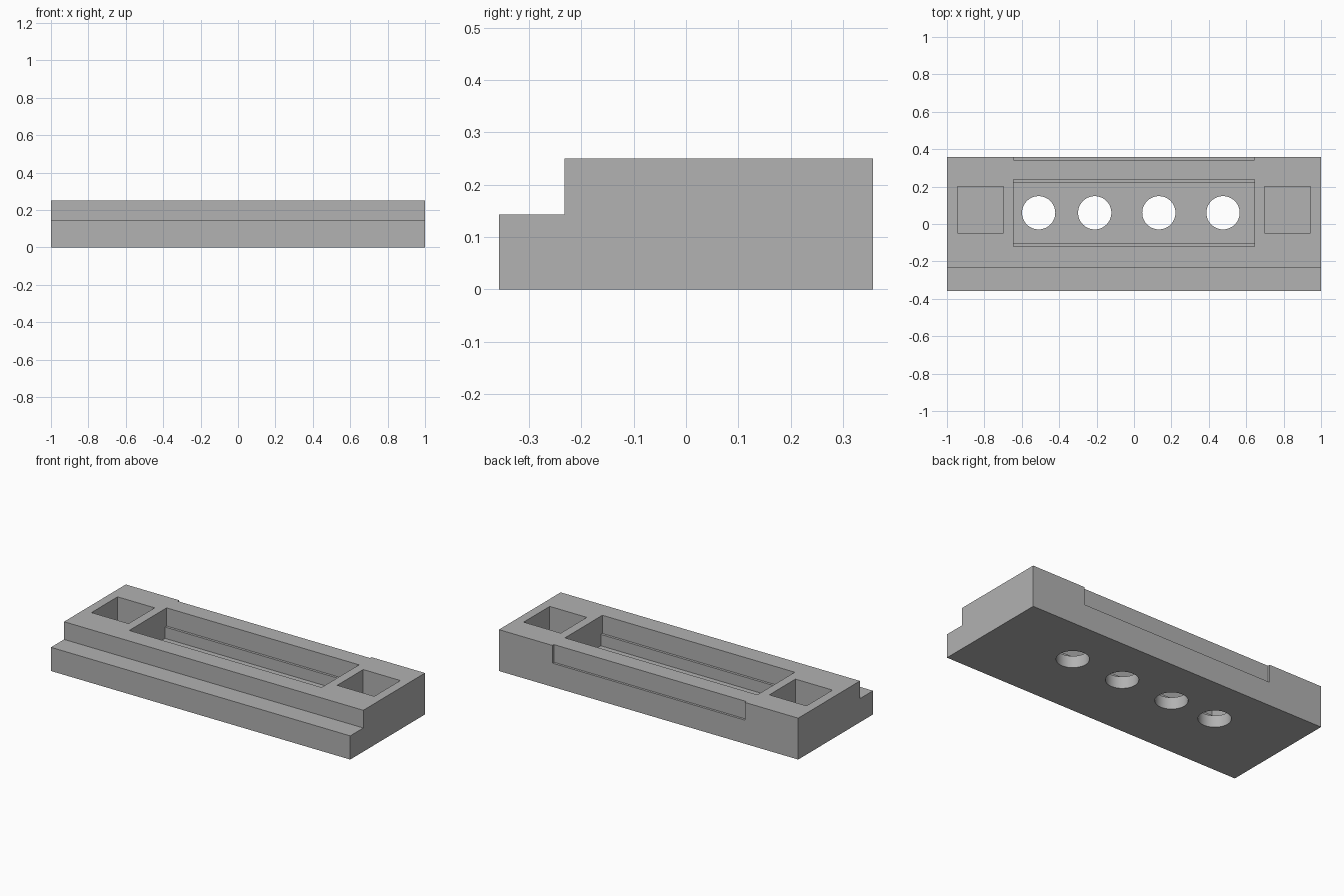
import bpy
import bmesh
from mathutils import Matrix, Vector

if "Cube" in bpy.data.objects:
    bpy.data.objects.remove(bpy.data.objects["Cube"], do_unlink=True)

HALF_DEPTH, HEIGHT, STEP_Z, FLOOR_Z = 0.357, 0.25, 0.143, 0.0714
SLOT_X = 0.643
ABOVE = HEIGHT + 0.1

# Single grey material
grey = bpy.data.materials.new("plain grey")
grey.use_nodes = True
colour = (0.445, 0.445, 0.445, 1)
grey.diffuse_color = colour
grey.node_tree.nodes["Principled BSDF"].inputs["Base Color"].default_value = colour


def make_object(name, bm):
    bmesh.ops.recalc_face_normals(bm, faces=bm.faces)
    mesh = bpy.data.meshes.new(name)
    bm.to_mesh(mesh)
    bm.free()
    mesh.materials.append(grey)
    obj = bpy.data.objects.new(name, mesh)
    bpy.context.collection.objects.link(obj)
    return obj


def box(name, low, high):
    low, high = Vector(low), Vector(high)
    bm = bmesh.new()
    place = Matrix.Translation((low + high) / 2) @ Matrix.Diagonal((*(high - low), 1))
    bmesh.ops.create_cube(bm, size=1, matrix=place)
    return make_object(name, bm)


def cylinder(name, x, y, radius):
    bm = bmesh.new()
    bmesh.ops.create_cone(bm, cap_ends=True, segments=48, radius1=radius, radius2=radius,
                          depth=0.4, matrix=Matrix.Translation((x, y, 0)))
    return make_object(name, bm)


# Stepped block, extruded from its side profile
profile = [(-HALF_DEPTH, 0), (HALF_DEPTH, 0), (HALF_DEPTH, HEIGHT),
           (-0.232, HEIGHT), (-0.232, STEP_Z), (-HALF_DEPTH, STEP_Z)]
bm = bmesh.new()
side = bm.faces.new([bm.verts.new((-1, y, z)) for y, z in profile])
extruded = bmesh.ops.extrude_face_region(bm, geom=[side])
bmesh.ops.translate(bm, vec=(2, 0, 0),
                    verts=[v for v in extruded["geom"] if isinstance(v, bmesh.types.BMVert)])
block = make_object("stepped_block", bm)

# Central trough with a narrower lower half, and a shallow recess in the back
cutters = [
    box("trough_upper_cutter", (-SLOT_X, -0.12, 0.14), (SLOT_X, 0.237, ABOVE)),
    box("trough_lower_cutter", (-SLOT_X, -0.105, FLOOR_Z), (SLOT_X, 0.222, ABOVE)),
    box("back_recess_cutter", (-SLOT_X, 0.343, STEP_Z), (SLOT_X, 0.5, ABOVE)),
]

# Square end pockets
for name, x in (("right", -0.821), ("left", 0.821)):
    cutters.append(box(name + "_pocket_cutter", (x - 0.124, -0.049, FLOOR_Z),
                       (x + 0.124, 0.2, ABOVE)))

# Round holes through the trough floor
for x in (-0.51, -0.21, 0.133, 0.476):
    cutters.append(cylinder("hole_cutter", x, 0.06, 0.089))

# Cut the block, then discard the cutters
bpy.ops.object.select_all(action="DESELECT")
bpy.context.view_layer.objects.active = block
block.select_set(True)
for cutter in cutters:
    cutter.hide_render = True
    cut = block.modifiers.new(cutter.name, "BOOLEAN")
    cut.operation, cut.solver, cut.object = "DIFFERENCE", "EXACT", cutter
    bpy.ops.object.modifier_apply(modifier=cut.name)
    bpy.data.objects.remove(cutter, do_unlink=True)

bpy.ops.object.shade_smooth_by_angle(angle=0.52)
